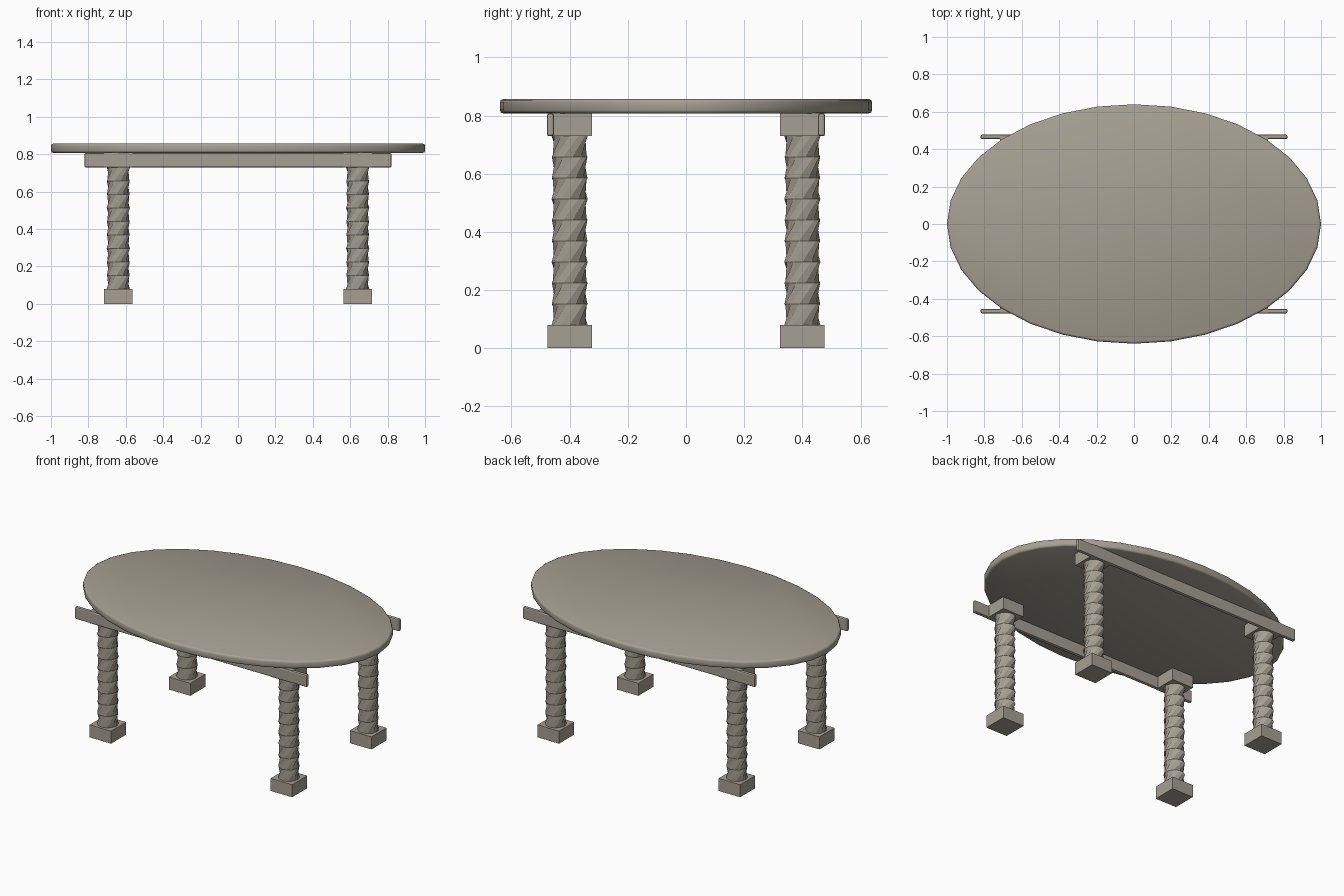
import bpy, bmesh, math

if "Cube" in bpy.data.objects:
    bpy.data.objects.remove(bpy.data.objects["Cube"])

mat = bpy.data.materials.new("warm grey")
mat.diffuse_color = (0.38, 0.35, 0.29, 1)
mat.use_nodes = True
mat.node_tree.nodes["Principled BSDF"].inputs["Base Color"].default_value = mat.diffuse_color


def finish(name, bm, smooth=False):
    bmesh.ops.recalc_face_normals(bm, faces=bm.faces[:])
    me = bpy.data.meshes.new(name)
    bm.to_mesh(me)
    bm.free()
    me.materials.append(mat)
    for p in me.polygons:
        p.use_smooth = smooth
    ob = bpy.data.objects.new(name, me)
    bpy.context.collection.objects.link(ob)
    return ob


def loft(name, rings, smooth=False):
    # skin a stack of equal-length point rings, capped at both ends
    bm = bmesh.new()
    vs = [[bm.verts.new(p) for p in r] for r in rings]
    n = len(vs[0])
    for a, b in zip(vs, vs[1:]):
        for i in range(n):
            j = (i + 1) % n
            bm.faces.new((a[i], a[j], b[j], b[i]))
    bm.faces.new(vs[0][::-1])
    bm.faces.new(vs[-1])
    return finish(name, bm, smooth)


def box(name, c, s, bevel=0):
    bm = bmesh.new()
    bmesh.ops.create_cube(bm, size=1)
    for v in bm.verts:
        v.co = [c[k] + v.co[k] * s[k] for k in range(3)]
    if bevel:
        bmesh.ops.bevel(bm, geom=bm.edges[:], offset=bevel, segments=2,
                        profile=0.5, affect='EDGES')
    return finish(name, bm)


# oval tabletop with softened rim
rim = [(0.012, 0.807), (0.003, 0.811), (0, 0.819), (0, 0.844), (0.003, 0.853), (0.012, 0.857)]
N = 32
loft("tabletop", [[((1 - d) * math.cos(2 * math.pi * i / N),
                    (0.64 - d) * math.sin(2 * math.pi * i / N), z)
                   for i in range(N)] for d, z in rim], True)

# legs: twisted column between square blocks
SIDES, STEPS, TWIST, R = 12, 9, math.radians(50), 0.062
for fx, sx in (("left", -1), ("right", 1)):
    for fy, sy in (("front", -1), ("back", 1)):
        x, y = 0.64 * sx, 0.40 * sy
        tag = fy + "_" + fx
        box(tag + "_foot_block", (x, y, 0.04), (0.152, 0.152, 0.08))
        box(tag + "_top_block", (x, y, 0.769), (0.152, 0.152, 0.078))
        loft(tag + "_twisted_column",
             [[(x + R * math.cos(2 * math.pi * i / SIDES + k * TWIST),
                y + R * math.sin(2 * math.pi * i / SIDES + k * TWIST),
                0.08 + 0.65 * k / STEPS) for i in range(SIDES)]
              for k in range(STEPS + 1)])

# long side rails
for f, s in (("front", -1), ("back", 1)):
    box(f + "_rail", (0, 0.466 * s, 0.768), (1.64, 0.024, 0.078), 0.008)
